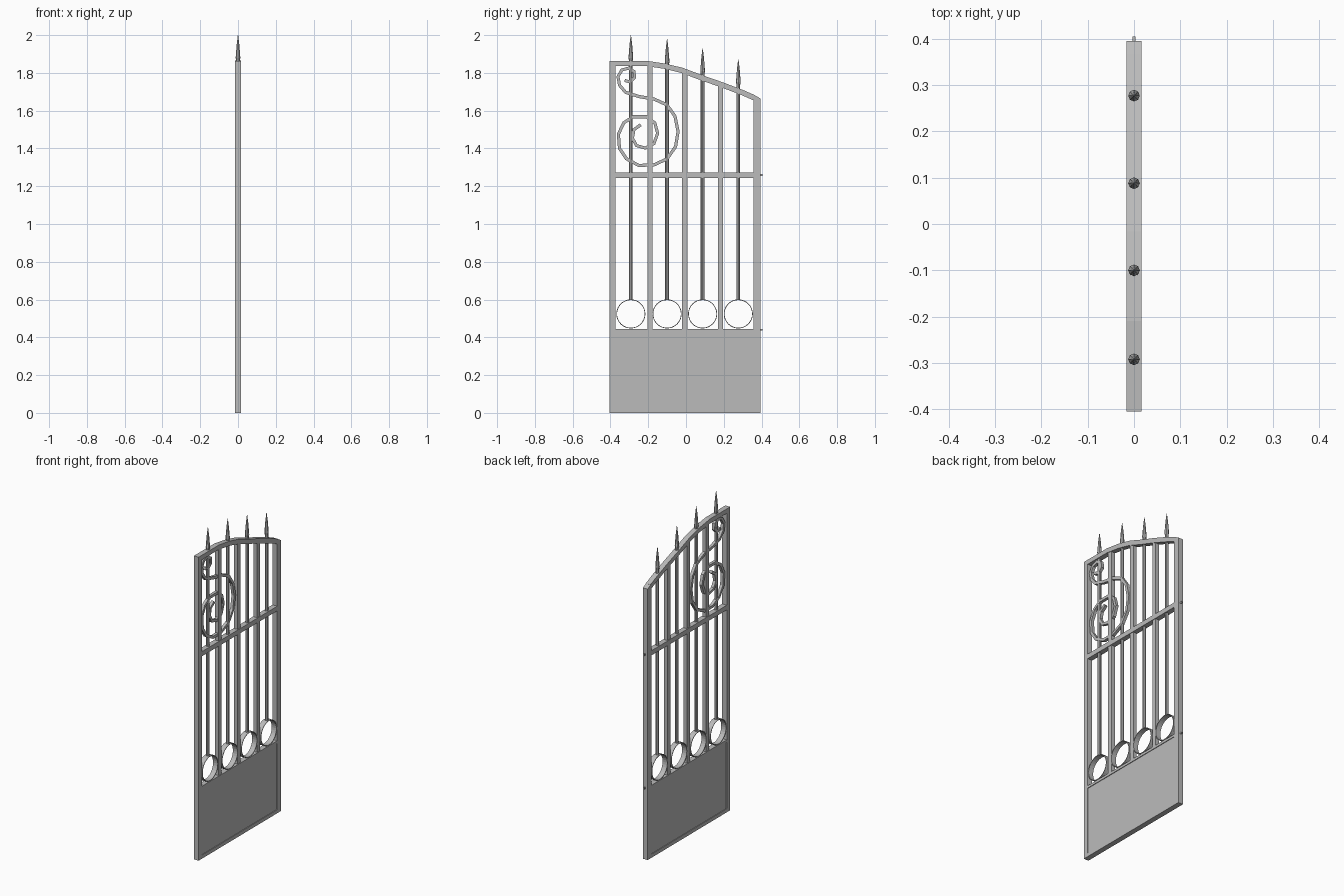
import bpy, bmesh, math
from mathutils import Vector

cube = bpy.data.objects.get("Cube")
if cube:
    bpy.data.objects.remove(cube, do_unlink=True)

iron = bpy.data.materials.new("grey_iron")
iron.use_nodes = True
iron.diffuse_color = (0.5, 0.5, 0.5, 1)
iron.node_tree.nodes["Principled BSDF"].inputs["Base Color"].default_value = (0.5, 0.5, 0.5, 1)


def finish(name, bm):
    bmesh.ops.recalc_face_normals(bm, faces=bm.faces)
    mesh = bpy.data.meshes.new(name)
    bm.to_mesh(mesh)
    bm.free()
    mesh.materials.append(iron)
    obj = bpy.data.objects.new(name, mesh)
    bpy.context.collection.objects.link(obj)
    return obj


def sweep(name, sections, closed=False):
    """Skin a list of equal vertex rings into a solid."""
    bm = bmesh.new()
    rings = [[bm.verts.new(p) for p in s] for s in sections]
    n = len(rings[0])
    pairs = list(zip(rings, rings[1:]))
    if closed:
        pairs.append((rings[-1], rings[0]))
    else:
        bm.faces.new(rings[0])
        bm.faces.new(rings[-1])
    for a, b in pairs:
        for i in range(n):
            j = (i + 1) % n
            bm.faces.new((a[i], a[j], b[j], b[i]))
    return finish(name, bm)


def box(name, y0, y1, z0, z1, depth):
    """Bar in the gate plane; z1 may be a pair for a sloping top."""
    za, zb = z1 if isinstance(z1, tuple) else (z1, z1)
    return sweep(name, [[(x, y0, z0), (x, y1, z0), (x, y1, zb), (x, y0, za)]
                        for x in (-depth, depth)])


def ribbon(name, path, half, depth):
    """Rectangular strip following a path of (y, z) points."""
    pts = [Vector(p) for p in path]
    sections = []
    for i, p in enumerate(pts):
        t = (pts[min(i + 1, len(pts) - 1)] - pts[max(i - 1, 0)]).normalized()
        n = Vector((-t.y, t.x)) * half
        sections.append([(-depth, *(p - n)), (depth, *(p - n)),
                         (depth, *(p + n)), (-depth, *(p + n))])
    return sweep(name, sections)


def lathe(name, y, profile, sides=8):
    """Turned upright part from (radius, z) pairs."""
    return sweep(name, [[(r * math.cos(a), y + r * math.sin(a), z)
                         for a in (math.tau * k / sides for k in range(sides))]
                        for r, z in profile])


# Outer frame
D = 0.016
arch = [(-0.405, 1.85), (-0.21, 1.85), (-0.11, 1.835), (-0.02, 1.813),
        (0.08, 1.775), (0.19, 1.737), (0.30, 1.695), (0.362, 1.668)]


def arch_z(y):
    for (ya, za), (yb, zb) in zip(arch, arch[1:]):
        if y <= yb:
            return za + (zb - za) * (y - ya) / (yb - ya)
    return arch[-1][1]


box("tall_post", -0.405, -0.373, 0, 1.864, D)
box("hinge_post", 0.358, 0.395, 0, (1.685, 1.664), D)
ribbon("arched_top_rail", arch, 0.014, D)
box("middle_rail", -0.373, 0.358, 1.243, 1.272, D)
box("panel_top_rail", -0.373, 0.358, 0.43, 0.445, D)
box("bottom_rail", -0.373, 0.358, 0, 0.022, D)
box("lower_panel", -0.373, 0.358, 0.022, 0.43, 0.012)

# Flat upright bars
for y in (-0.191, -0.006, 0.183):
    box("flat_bar", y - 0.014, y + 0.014, 0.445, arch_z(y), 0.012)

# Spears standing on round bands
for y, tip in ((-0.292, 2.0), (-0.1, 1.98), (0.088, 1.93), (0.277, 1.872)):
    lathe("spear_shaft", y, [(0.010, 0.598), (0.010, tip - 0.13)])
    lathe("spear_head", y, [(0.009, tip - 0.14), (0.0125, tip - 0.12),
                            (0.007, tip - 0.05), (0.001, tip)])
    ring = []
    for k in range(32):
        c, s = math.cos(math.tau * k / 32), math.sin(math.tau * k / 32)
        ring.append([(x, y + r * c, 0.524 + r * s)
                     for x, r in ((-D, 0.073), (D, 0.073), (D, 0.077), (-D, 0.077))])
    sweep("round_band", ring, closed=True)

# Scroll ornament, from the small upper curl to the large spiral centre
ribbon("scroll", [
    (-0.325, 1.76), (-0.295, 1.752), (-0.272, 1.775), (-0.275, 1.808), (-0.305, 1.825),
    (-0.34, 1.815), (-0.36, 1.78), (-0.352, 1.735), (-0.32, 1.697), (-0.25, 1.675),
    (-0.17, 1.662), (-0.10, 1.63), (-0.058, 1.57), (-0.042, 1.49), (-0.055, 1.41),
    (-0.10, 1.345), (-0.17, 1.313), (-0.25, 1.31), (-0.315, 1.345), (-0.352, 1.40),
    (-0.358, 1.475), (-0.33, 1.535), (-0.28, 1.568), (-0.21, 1.568), (-0.165, 1.535),
    (-0.15, 1.48), (-0.17, 1.425), (-0.215, 1.402), (-0.262, 1.415), (-0.284, 1.455),
    (-0.275, 1.50), (-0.24, 1.525)], 0.0085, 0.009)

# Hinge pins
for z in (0.44, 1.26):
    box("hinge_pin", 0.393, 0.405, z - 0.005, z + 0.005, 0.003)
